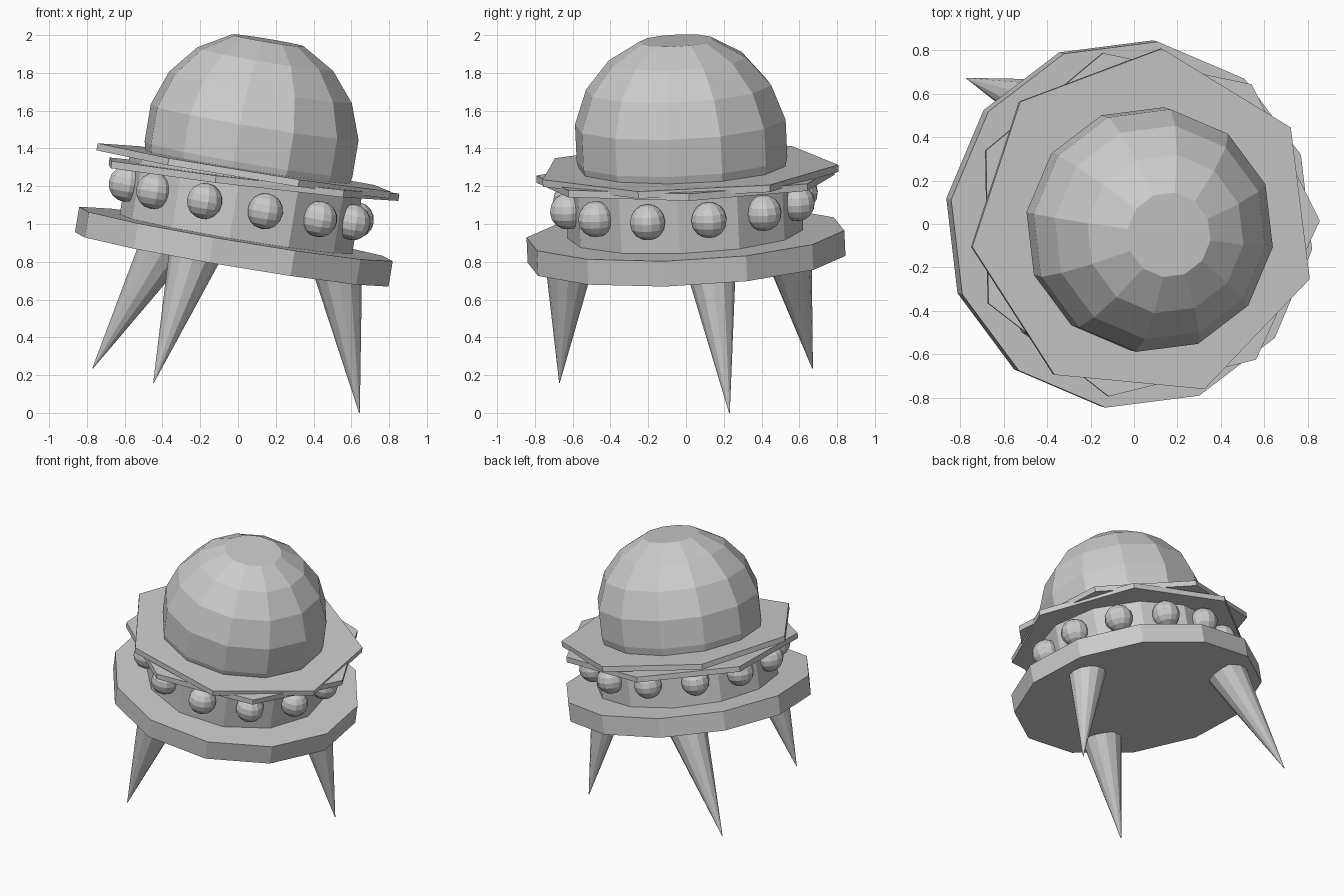
import bpy, bmesh
from math import sin, cos, radians, pi
from mathutils import Vector, Matrix

cube = bpy.data.objects.get("Cube")
if cube:
    bpy.data.objects.remove(cube, do_unlink=True)

grey = bpy.data.materials.new("hull_grey")
grey.use_nodes = True
COLOUR = (0.6, 0.6, 0.6, 1)
grey.diffuse_color = COLOUR
grey.node_tree.nodes["Principled BSDF"].inputs["Base Color"].default_value = COLOUR


def frame(origin, axis):
    """Matrix that puts local z along the axis, starting at the origin."""
    turn = Vector((0, 0, 1)).rotation_difference(Vector(axis))
    return Matrix.Translation(origin) @ turn.to_matrix().to_4x4()


def finish(name, bm, matrix):
    bm.transform(matrix)
    bmesh.ops.recalc_face_normals(bm, faces=bm.faces)
    mesh = bpy.data.meshes.new(name)
    bm.to_mesh(mesh)
    bm.free()
    mesh.materials.append(grey)
    obj = bpy.data.objects.new(name, mesh)
    bpy.context.collection.objects.link(obj)
    return obj


def turned(name, profile, sides, phase, matrix):
    """Closed flat-sided solid from (radius, height) rings."""
    bm = bmesh.new()
    rings = []
    for r, h in profile:
        angles = [radians(phase) + 2 * pi * i / sides for i in range(sides)]
        rings.append([bm.verts.new((r * cos(a), r * sin(a), h)) for a in angles])
    for low, high in zip(rings, rings[1:]):
        for i in range(sides):
            j = (i + 1) % sides
            bm.faces.new((low[i], low[j], high[j], high[i]))
    bm.faces.new(rings[0])
    bm.faces.new(rings[-1])
    return finish(name, bm, matrix)


# The whole craft leans along this axis
hull = frame((-0.022, 0, 0.88), (0.165, -0.045, 0.985))

# Base disc and the belt that carries the lamps
turned("base_disc", [(0.85, -0.068), (0.85, 0.068)], 12, 82, hull)
turned("belt", [(0.625, 0.05), (0.625, 0.4)], 12, 27, hull)

# Dome: sphere rings with a flat cap
R = 0.572
dome = [(R * sin(radians(p)), 0.57 + R * cos(radians(p))) for p in (108, 100, 80, 60, 40, 20)]
turned("dome", dome, 12, 82, hull)

# Two overlapping seven-sided brim plates with slightly different lean
turned("upper_brim_plate", [(0.81, -0.038), (0.81, 0)], 7, 84.5,
       frame((0.05, 0, 1.302), (0.162, -0.03, 1)))
turned("lower_brim_plate", [(0.81, -0.038), (0.81, 0)], 7, 1,
       frame((0.05, 0, 1.256), (0.12, -0.025, 1)))

# Round lamps, one on each belt face
for i in range(12):
    bm = bmesh.new()
    bmesh.ops.create_uvsphere(bm, u_segments=12, v_segments=8, radius=0.096)
    a = radians(12 + 30 * i)
    place = Matrix.Translation((0.63 * cos(a), 0.63 * sin(a), 0.24)) @ Matrix.Rotation(a, 4, "Z")
    finish(f"lamp_{i + 1}", bm, hull @ place)

# Three splayed spike legs, sunk into the disc
legs = {
    "back_right_leg": ((-0.42, 0.545, 0.83), (-0.77, 0.67, 0.235)),
    "front_right_leg": ((-0.255, -0.62, 0.76), (-0.447, -0.67, 0.16)),
    "left_leg": ((0.535, 0.14, 0.71), (0.643, 0.23, 0.0)),
}
for name, (top, tip) in legs.items():
    top, tip = Vector(top), Vector(tip)
    axis = (top - tip) * 1.13
    turned(name, [(0.002, 0), (0.138, axis.length)], 12, 0, frame(tip, axis))
